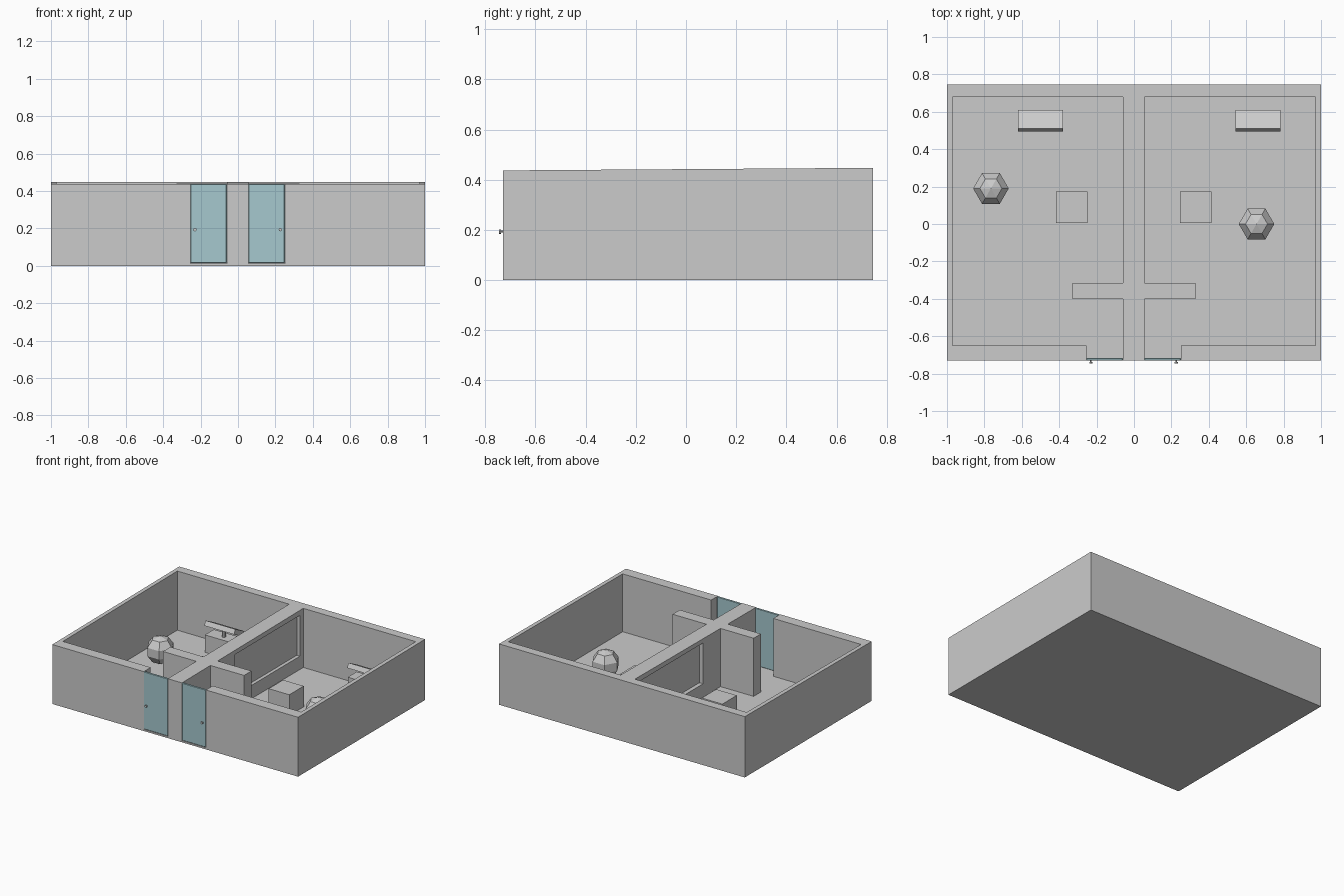
import bpy, bmesh
from math import sin, cos, pi, radians
from mathutils import Matrix, Vector

cube = bpy.data.objects.get("Cube")
if cube:
    bpy.data.objects.remove(cube, do_unlink=True)

FRONT, BACK, FLOOR, TOP = -0.73, 0.745, 0.012, 0.437


def material(name, rgb):
    m = bpy.data.materials.new(name)
    m.use_nodes = True
    m.diffuse_color = (*rgb, 1)
    m.node_tree.nodes["Principled BSDF"].inputs["Base Color"].default_value = (*rgb, 1)
    return m


grey = material("plaster_grey", (0.6, 0.6, 0.6))
teal = material("door_teal", (0.38, 0.58, 0.62))


def finish(name, bm, mat):
    bmesh.ops.recalc_face_normals(bm, faces=bm.faces[:])
    mesh = bpy.data.meshes.new(name)
    bm.to_mesh(mesh)
    bm.free()
    mesh.materials.append(mat)
    ob = bpy.data.objects.new(name, mesh)
    bpy.context.collection.objects.link(ob)
    return ob


def box(name, lo, hi, mat=grey, tilt=0, bevel=0):
    lo, hi = Vector(lo), Vector(hi)
    bm = bmesh.new()
    bmesh.ops.create_cube(bm, size=1)
    bmesh.ops.scale(bm, vec=hi - lo, verts=bm.verts)
    if bevel:
        bmesh.ops.bevel(bm, geom=bm.edges[:], offset=bevel, segments=1, affect='EDGES')
    bmesh.ops.rotate(bm, matrix=Matrix.Rotation(tilt, 3, 'X'), verts=bm.verts)
    bmesh.ops.translate(bm, vec=(lo + hi) / 2, verts=bm.verts)
    return finish(name, bm, mat)


def cylinder(name, start, end, radius, sides=8):
    start, end = Vector(start), Vector(end)
    axis = end - start
    turn = axis.to_track_quat('Z', 'Y').to_matrix().to_4x4()
    bm = bmesh.new()
    bmesh.ops.create_cone(bm, cap_ends=True, segments=sides, radius1=radius, radius2=radius,
                          depth=axis.length, matrix=Matrix.Translation((start + end) / 2) @ turn)
    return finish(name, bm, grey)


def is_wall(x, y):
    """Floor plan: outer walls, central wall and cross wall, with two doorways."""
    if -0.06 < x < 0.055:
        return True
    if y < -0.65:
        return not -0.255 < x < 0.25
    return abs(x) > 0.97 or y > 0.68 or (abs(x) < 0.33 and -0.4 < y < -0.315)


# Building shell: floor plan cells, with wall cells raised
xs = [-1, -0.97, -0.33, -0.255, -0.06, 0.055, 0.25, 0.33, 0.97, 1]
ys = [FRONT, -0.65, -0.4, -0.315, 0.68, BACK]
bm = bmesh.new()
grid = [[bm.verts.new((x, y, FLOOR)) for y in ys] for x in xs]
for i in range(len(xs) - 1):
    for j in range(len(ys) - 1):
        bm.faces.new((grid[i][j], grid[i + 1][j], grid[i + 1][j + 1], grid[i][j + 1]))
rim = [e for e in bm.edges if e.is_boundary]
down = bmesh.ops.extrude_edge_only(bm, edges=rim)["geom"]
for v in down:
    if isinstance(v, bmesh.types.BMVert):
        v.co.z = 0
bmesh.ops.contextual_create(bm, geom=[e for e in down if isinstance(e, bmesh.types.BMEdge) and e.is_boundary])
walls = []
for f in bm.faces:
    c = f.calc_center_bounds()
    if abs(c.z - FLOOR) < 0.001 and is_wall(c.x, c.y):
        walls.append(f)
up = bmesh.ops.extrude_face_region(bm, geom=walls)["geom"]
for v in up:
    if isinstance(v, bmesh.types.BMVert):
        v.co.z = TOP
bmesh.ops.delete(bm, geom=[f for f in walls if f.is_valid], context='FACES')
bmesh.ops.dissolve_limit(bm, angle_limit=radians(0.5), verts=bm.verts[:], edges=bm.edges[:])
shell = finish("building_shell", bm, grey)

# Long shallow recess on both faces of the central wall
for lo, hi in ((-0.1, -0.03), (0.03, 0.1)):
    cutter = box("recess_cutter", (lo, -0.113, 0.11), (hi, 0.64, 0.41))
    cutter.hide_render = True
    mod = shell.modifiers.new("recess", 'BOOLEAN')
    mod.operation, mod.solver, mod.object = 'DIFFERENCE', 'EXACT', cutter
    with bpy.context.temp_override(object=shell, active_object=shell, selected_objects=[shell]):
        bpy.ops.object.modifier_apply(modifier=mod.name)
    bpy.data.objects.remove(cutter, do_unlink=True)

# Wall tops rise slightly to the back
for v in shell.data.vertices:
    if v.co.z > TOP - 0.005:
        v.co.z += 0.007 * (v.co.y - FRONT)

# Doors and their handles
for side, lo, hi, hx in (("right", -0.255, -0.06, -0.23), ("left", 0.055, 0.25, 0.226)):
    box("door_" + side, (lo, FRONT, 0.014), (hi, FRONT + 0.013, TOP), teal, bevel=0.003)
    cylinder("handle_stem_" + side, (hx, FRONT + 0.003, 0.193), (hx, FRONT - 0.01, 0.193), 0.004)
    cylinder("handle_knob_" + side, (hx, FRONT - 0.008, 0.193), (hx, FRONT - 0.015, 0.193), 0.009)

# Block, and desk with a tilted top on a post, in each room
for side, bx, dx in (("right", -0.333, -0.5), ("left", 0.33, 0.663)):
    box("block_" + side, (bx - 0.084, 0.005, FLOOR), (bx + 0.084, 0.173, 0.165))
    box("desk_base_" + side, (dx - 0.12, 0.5, FLOOR), (dx + 0.12, 0.605, 0.14))
    cylinder("desk_post_" + side, (dx, 0.55, 0.135), (dx, 0.55, 0.2), 0.014)
    box("desk_top_" + side, (dx - 0.121, 0.496, 0.182), (dx + 0.121, 0.608, 0.218), tilt=radians(-27))

# Six-sided faceted balls
for side, x, y in (("right", -0.765, 0.19), ("left", 0.655, 0)):
    bm = bmesh.new()
    R, rings = 0.1, 5
    pts = [bm.verts.new((R * sin(pi * k / rings), 0, R * cos(pi * k / rings))) for k in range(rings + 1)]
    arc = [bm.edges.new(pair) for pair in zip(pts, pts[1:])]
    bmesh.ops.spin(bm, geom=pts + arc, cent=(0, 0, 0), axis=(0, 0, 1), angle=2 * pi, steps=6)
    bmesh.ops.remove_doubles(bm, verts=bm.verts[:], dist=0.0005)
    bmesh.ops.translate(bm, vec=(x, y, FLOOR + R), verts=bm.verts)
    finish("ball_" + side, bm, grey)
